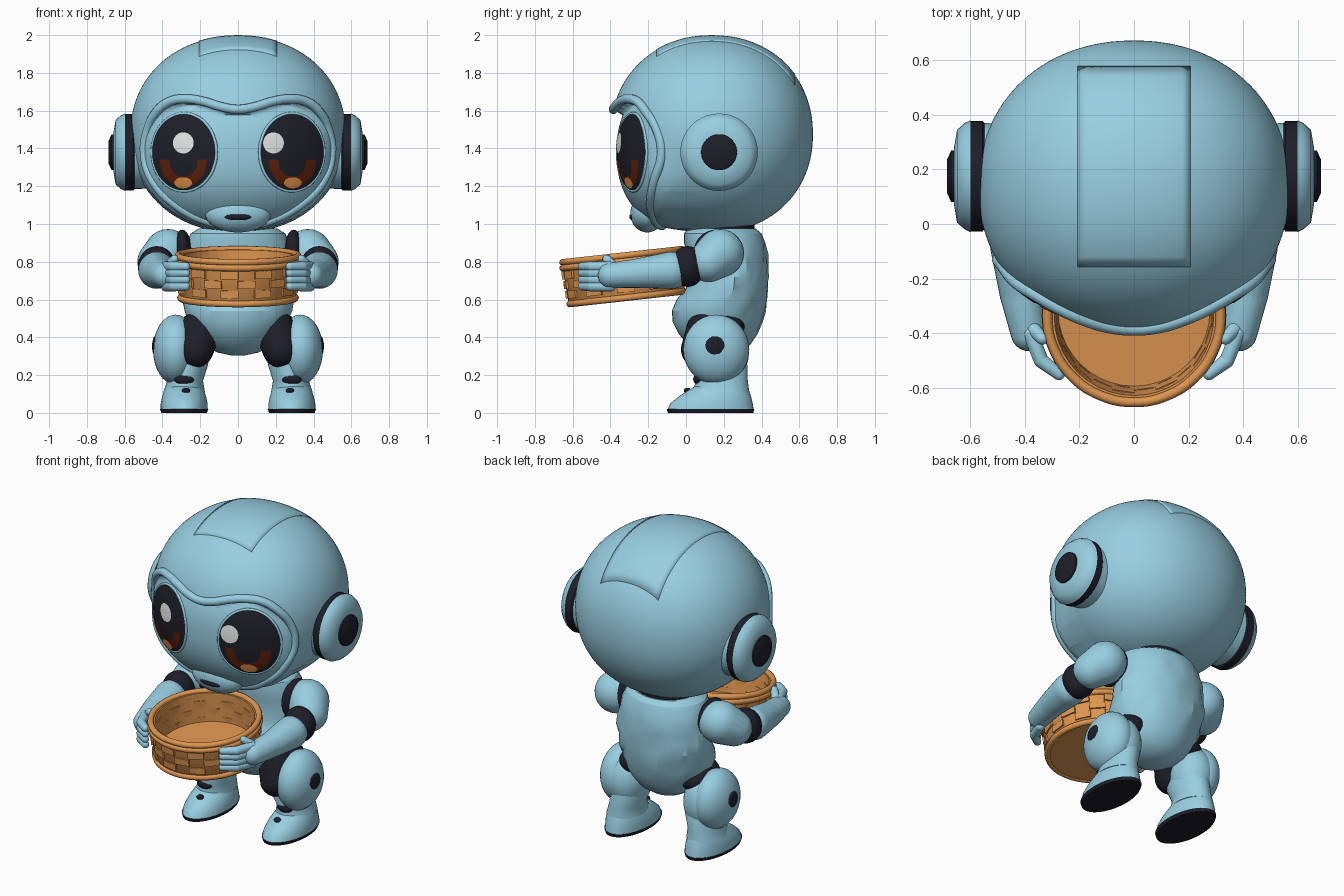
import bpy, bmesh, math, random
from mathutils import Vector, Matrix

if "Cube" in bpy.data.objects:
    bpy.data.objects.remove(bpy.data.objects["Cube"])

random.seed(4)


def material(name, rgb):
    m = bpy.data.materials.new(name)
    m.diffuse_color = (*rgb, 1)
    m.use_nodes = True
    m.node_tree.nodes["Principled BSDF"].inputs["Base Color"].default_value = m.diffuse_color
    return m


BLUE = material("light_blue", (0.315, 0.62, 0.755))
DARK = material("near_black", (0.013, 0.013, 0.022))
ORANGE = material("basket_orange", (0.73, 0.305, 0.081))
BROWN = material("red_brown", (0.115, 0.014, 0.003))
AMBER = material("amber", (0.90, 0.35, 0.075))
WHITE = material("pale_white", (0.78, 0.80, 0.80))

HC, HR, HP = Vector((0, 0.137, 1.475)), Vector((0.57, 0.535, 0.521)), 2.12   # head shell
FC, FR, FP = Vector((0, 0.137, 1.38)), Vector((0.575, 0.505, 0.452)), 2.3    # flatter face


def finish(name, bm, mat, angle=40, matrix=None):
    if matrix:
        bm.transform(matrix)
    bmesh.ops.recalc_face_normals(bm, faces=bm.faces)
    me = bpy.data.meshes.new(name)
    bm.to_mesh(me)
    bm.free()
    ob = bpy.data.objects.new(name, me)
    bpy.context.collection.objects.link(ob)
    me.materials.append(mat)
    bpy.ops.object.select_all(action='DESELECT')
    ob.select_set(True)
    bpy.context.view_layer.objects.active = ob
    bpy.ops.object.shade_smooth_by_angle(angle=math.radians(angle))
    return ob


def ellipsoid(name, mat, loc, rad, seg=32):
    bm = bmesh.new()
    bmesh.ops.create_uvsphere(bm, u_segments=seg, v_segments=seg // 2, radius=1)
    return finish(name, bm, mat, 40, Matrix.Translation(loc) @ Matrix.Diagonal((*rad, 1)))


def limb(name, mat, balls):
    """Hull wrapped round each neighbouring pair of balls (x, y, z, r)."""
    bm = bmesh.new()
    for pair in zip(balls, balls[1:]):
        hull = bmesh.new()
        for x, y, z, r in pair:
            bmesh.ops.create_uvsphere(hull, u_segments=24, v_segments=14, radius=r,
                                      matrix=Matrix.Translation((x, y, z)))
        bmesh.ops.delete(hull, geom=hull.edges[:] + hull.faces[:], context='EDGES_FACES')
        bmesh.ops.convex_hull(hull, input=hull.verts)
        bmesh.ops.delete(hull, geom=[v for v in hull.verts if not v.link_faces], context='VERTS')
        tmp = bpy.data.meshes.new("tmp")
        hull.to_mesh(tmp)
        hull.free()
        bm.from_mesh(tmp)
        bpy.data.meshes.remove(tmp)
    return finish(name, bm, mat)


def loft(name, mat, rings, matrix=None, seg=40, angle=40, rough=lambda a, z: 1):
    """Stack of elliptical rings (z, rx, ry, xc, yc), capped at both ends."""
    bm = bmesh.new()
    loops = []
    for z, rx, ry, xc, yc in rings:
        loop = []
        for a in (math.tau * i / seg for i in range(seg)):
            k = rough(a, z)
            loop.append(bm.verts.new((xc + rx * k * math.cos(a), yc + ry * k * math.sin(a), z)))
        loops.append(loop)
    for lo, hi in zip(loops, loops[1:]):
        for i in range(seg):
            j = (i + 1) % seg
            bm.faces.new((lo[i], lo[j], hi[j], hi[i]))
    bm.faces.new(loops[0])
    bm.faces.new(loops[-1])
    return finish(name, bm, mat, angle, matrix)


def lathe(name, mat, profile, matrix=None):
    return loft(name, mat, [(z, r, r, 0, 0) for r, z in profile], matrix)


def front_y(x, z, c, r, p):
    q = 1 - abs(x / r.x) ** p - abs((z - c.z) / r.z) ** p
    return c.y - r.y * max(q, 0.0) ** (1 / p)


def brow(x):
    return 1.605 + 0.055 * math.sin(math.pi * min(abs(x) / 0.54, 1)) ** 2


def skin(x, z, lift=0.0):
    """Point on the front of the head, blending the shell into the face."""
    e = abs(x / 0.51) ** 2.5 + abs((z - 1.33) / 0.36) ** 2.5
    w = min(max((1.1 - e) / 0.25, 0), 1) * min(max((brow(x) - z) / 0.03, 0), 1)
    p = Vector((x, front_y(x, z, HC, HR, HP) * (1 - w) + front_y(x, z, FC, FR, FP) * w, z))
    return HC + (p - HC) * (1 + lift)


def patch(name, mat, cx, cz, rx, rz, lift, inner=0.0, a0=0.0, a1=360.0):
    """Curved disc or arc plate lying on the face."""
    bm = bmesh.new()
    n, rows = 40, 6
    grid = []
    for k in range(rows + 1):
        f = inner + (1 - inner) * k / rows
        grid.append([bm.verts.new(skin(cx + rx * f * math.cos(a), cz + rz * f * math.sin(a), lift))
                     for a in (math.radians(a0 + (a1 - a0) * i / n) for i in range(n + 1))])
    for r0, r1 in zip(grid, grid[1:]):
        for i in range(n):
            bm.faces.new((r0[i], r0[i + 1], r1[i + 1], r1[i]))
    bmesh.ops.remove_doubles(bm, verts=bm.verts, dist=1e-5)
    ob = finish(name, bm, mat)
    if ob.data.polygons[0].normal.y > 0:
        ob.data.flip_normals()


def tube(name, mat, pts, radius):
    cu = bpy.data.curves.new(name, 'CURVE')
    cu.dimensions = '3D'
    cu.bevel_depth, cu.bevel_resolution, cu.resolution_u = radius, 3, 6
    sp = cu.splines.new('BEZIER')
    sp.bezier_points.add(len(pts) - 1)
    for b, p in zip(sp.bezier_points, pts):
        b.co = p
        b.handle_left_type = b.handle_right_type = 'AUTO'
    sp.use_cyclic_u = True
    cu.materials.append(mat)
    bpy.context.collection.objects.link(bpy.data.objects.new(name, cu))


# Head with its flattened face, and the raised panel over the crown
bm = bmesh.new()
bmesh.ops.create_uvsphere(bm, u_segments=128, v_segments=96, radius=1)
for v in bm.verts:
    d = v.co / sum(abs(k) ** HP for k in v.co) ** (1 / HP)
    v.co = HC + d * HR
    if d.y < -0.2:
        v.co = skin(v.co.x, v.co.z)
finish("head", bm, BLUE, 60)
bm = bmesh.new()
bmesh.ops.create_grid(bm, x_segments=14, y_segments=20, size=1)
for v in bm.verts:
    x, y = v.co.x * 0.205, 0.21 + v.co.y * 0.365
    q = 1 - abs(x / HR.x) ** HP - abs((y - HC.y) / HR.y) ** HP
    v.co = HC + (Vector((x, y, HC.z + HR.z * q ** (1 / HP))) - HC) * 1.007
finish("crown_panel", bm, BLUE).modifiers.new("thickness", 'SOLIDIFY').thickness = 0.02

# Brow and cheek rim round the face
half = [(x, brow(x) + 0.002) for x in (0.09, 0.18, 0.27, 0.36)]
half += [(0.43, 1.595), (0.485, 1.50), (0.502, 1.37), (0.455, 1.22), (0.34, 1.10), (0.17, 1.01)]
outline = [(0, brow(0) + 0.002)] + half + [(0, 0.985)] + [(-x, z) for x, z in reversed(half)]
tube("face_rim", BLUE, [skin(x, z, 0 if z > 1.5 else -0.014) for x, z in outline], 0.025)

# Eyes: socket ring, pupil, iris crescent, glow, highlight
for s, shine in ((-1, -0.285), (1, 0.185)):
    c = 0.285 * s
    patch("eye", DARK, c, 1.38, 0.165, 0.20, 0.008)
    patch("iris", BROWN, c, 1.335, 0.122, 0.135, 0.014, 0.60, 176, 364)
    patch("eye_glow", AMBER, c, 1.222, 0.046, 0.030, 0.020)
    patch("eye_highlight", WHITE, shine, 1.43, 0.054, 0.055, 0.016)
    ring = [skin(c + 0.17 * math.cos(a), 1.38 + 0.205 * math.sin(a))
            for a in (math.tau * i / 16 for i in range(16))]
    tube("eye_socket", BLUE, ring, 0.008)

# Muzzle and mouth
ellipsoid("muzzle", BLUE, (0, -0.205, 1.055), (0.175, 0.09, 0.10))
ellipsoid("mouth", DARK, (0, -0.274, 1.038), (0.08, 0.026, 0.022))

# Ears
for s in (-1, 1):
    m = Matrix.Translation((0, 0.175, 1.38)) @ Matrix.Rotation(s * math.pi / 2, 4, 'Y')
    lathe("ear_base", BLUE, [(0.19, 0.40), (0.195, 0.56)], m)
    lathe("ear_ring", DARK, [(0.195, 0.548), (0.203, 0.555), (0.203, 0.60)], m)
    lathe("ear_cap", BLUE, [(0.205, 0.598), (0.195, 0.62), (0.17, 0.648), (0.10, 0.66)], m)
    lathe("ear_knob", DARK, [(0.097, 0.64), (0.094, 0.67), (0.06, 0.685)], m)

# Neck and torso, with a rough plated back
loft("neck", DARK, [(0.93, 0.19, 0.17, 0, 0.19), (1.03, 0.19, 0.175, 0, 0.19)])


def back_rough(a, z):
    return 1 + random.uniform(-0.035, 0.035) if math.sin(a) > -0.1 and 0.45 < z < 0.86 else 1


# Torso rings: height, half width, front, back
spine = [(0.305, 0.04, 0.13, 0.21), (0.32, 0.11, 0.07, 0.28), (0.36, 0.18, 0.01, 0.34),
         (0.42, 0.235, -0.04, 0.38), (0.48, 0.265, -0.07, 0.405), (0.54, 0.285, -0.075, 0.42),
         (0.60, 0.295, -0.05, 0.43), (0.66, 0.30, 0.0, 0.435), (0.72, 0.30, 0.012, 0.435),
         (0.78, 0.295, 0.012, 0.435), (0.84, 0.285, 0.005, 0.43), (0.90, 0.275, -0.01, 0.42),
         (0.95, 0.25, -0.01, 0.40), (0.975, 0.21, 0.01, 0.37)]
loft("torso", BLUE, [(z, r, (b - f) / 2, 0, (b + f) / 2) for z, r, f, b in spine],
     rough=back_rough, angle=25)

for s in (-1, 1):
    # Arms reaching forward to the basket
    ellipsoid("shoulder_joint", DARK, (0.295 * s, 0.16, 0.85), (0.05, 0.12, 0.12))
    limb("upper_arm", BLUE, [(0.37 * s, 0.18, 0.845, 0.128), (0.425 * s, 0.12, 0.80, 0.108)])
    ellipsoid("elbow", DARK, (0.43 * s, 0.01, 0.775), (0.10, 0.09, 0.108))
    limb("forearm", BLUE, [(0.43 * s, -0.075, 0.755, 0.098), (0.415 * s, -0.25, 0.74, 0.078),
                           (0.385 * s, -0.40, 0.728, 0.066)])
    for k in range(4):
        z = 0.67 + 0.035 * k
        limb("finger", BLUE, [(0.38 * s, -0.40, z, 0.028), (0.34 * s, -0.50, z, 0.027),
                              (0.275 * s, -0.55, z, 0.022)])
    limb("thumb", BLUE, [(0.385 * s, -0.37, 0.76, 0.03), (0.335 * s, -0.42, 0.815, 0.022)])

    # Legs
    ellipsoid("hip_joint", DARK, (0.205 * s, 0.18, 0.455), (0.115, 0.13, 0.075))
    limb("thigh", DARK, [(0.195 * s, 0.11, 0.44, 0.108), (0.225 * s, 0.068, 0.335, 0.095)])
    ellipsoid("knee_guard", BLUE, (0.33 * s, 0.16, 0.335), (0.12, 0.175, 0.185))
    ellipsoid("calf", BLUE, (0.275 * s, 0.195, 0.32), (0.125, 0.138, 0.17))
    ellipsoid("knee_button", DARK, (0.437 * s, 0.155, 0.352), (0.018, 0.054, 0.054))
    loft("shin", BLUE, [(0.11, 0.11, 0.15, 0.285 * s, 0.185), (0.17, 0.095, 0.137, 0.28 * s, 0.19),
                        (0.25, 0.105, 0.15, 0.265 * s, 0.175), (0.28, 0.10, 0.14, 0.265 * s, 0.175)])
    ellipsoid("ankle_patch", DARK, (0.285 * s, 0.07, 0.178), (0.052, 0.032, 0.03))
    loft("foot", BLUE, [(0.018, 0.125, 0.228, 0.285 * s, 0.13), (0.05, 0.124, 0.218, 0.285 * s, 0.135),
                        (0.085, 0.117, 0.193, 0.285 * s, 0.152), (0.115, 0.106, 0.165, 0.285 * s, 0.17),
                        (0.14, 0.095, 0.14, 0.285 * s, 0.185)])
    ellipsoid("toe_button", DARK, (0.275 * s, 0.008, 0.118), (0.022, 0.02, 0.015))
    loft("sole", DARK, [(0, 0.12, 0.226, 0.285 * s, 0.13), (0.02, 0.128, 0.232, 0.285 * s, 0.13)])

# Woven basket, tipped slightly forward
M = Matrix.Translation((0, -0.312, 0.598)) @ Matrix.Rotation(0.11, 4, 'X')
lathe("basket_bowl", ORANGE, [(0.295, 0), (0.31, 0.02), (0.322, 0.235), (0.292, 0.235), (0.278, 0.05),
                              (0.05, 0.05)], M)
for name, r, z in (("basket_rim", 0.317, 0.235), ("basket_rim_band", 0.320, 0.205),
                   ("basket_foot_band", 0.304, 0.012)):
    tube(name, ORANGE, [M @ Vector((r * math.cos(math.tau * i / 16), r * math.sin(math.tau * i / 16), z))
                        for i in range(16)], 0.018)
bm = bmesh.new()
for row in range(3):
    for i in range(0, 22, 2):
        m = Matrix.Rotation(math.tau * (i + row % 2) / 22, 4, 'Z')
        for r in (0.312 + 0.004 * row, 0.284 + 0.003 * row):
            bmesh.ops.create_cube(bm, size=1, matrix=m @ Matrix.Translation((r, 0, 0.062 + 0.052 * row))
                                  @ Matrix.Diagonal((0.012, 0.095, 0.042, 1)))
finish("basket_weave", bm, ORANGE, 30, M)
